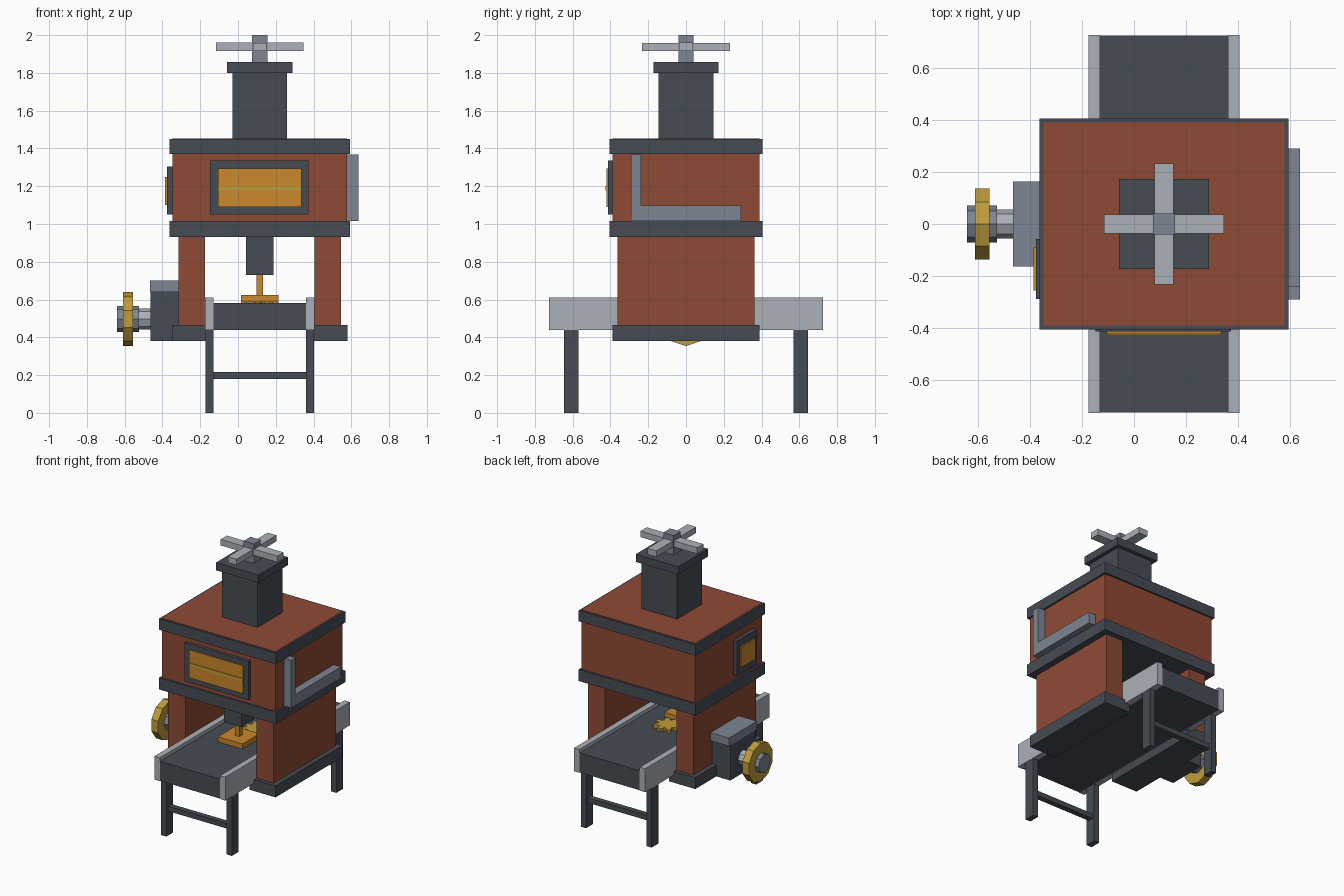
import bpy, math

cube = bpy.data.objects.get("Cube")
if cube:
    bpy.data.objects.remove(cube, do_unlink=True)


def material(name, hex_code):
    srgb = [int(hex_code[i:i + 2], 16) / 255 for i in (0, 2, 4)]
    col = [c / 12.92 if c <= 0.04045 else ((c + 0.055) / 1.055) ** 2.4 for c in srgb] + [1]
    m = bpy.data.materials.new(name)
    m.use_nodes = True
    m.diffuse_color = col
    m.node_tree.nodes["Principled BSDF"].inputs["Base Color"].default_value = col
    return m


RUST = material("rust brick", "8F4A35")
DARK = material("dark iron", "464B54")
STEEL = material("blue steel", "7E8694")
SILVER = material("pale silver", "ABB0B9")
ORANGE = material("glowing orange", "CB882D")
GOLD = material("brass gold", "C09C3A")


def finish(name, verts, faces, mat):
    me = bpy.data.meshes.new(name)
    me.from_pydata(verts, [], faces)
    me.materials.append(mat)
    ob = bpy.data.objects.new(name, me)
    bpy.context.collection.objects.link(ob)
    return ob


def box(name, x, y, z, mat):
    """Box from (low, high) ranges on each axis."""
    verts = [(a, b, c) for a in x for b in y for c in z]
    faces = [(0, 1, 3, 2), (4, 6, 7, 5), (0, 4, 5, 1),
             (2, 3, 7, 6), (0, 2, 6, 4), (1, 5, 7, 3)]
    return finish(name, verts, faces, mat)


def prism(name, radii, low, high, mat, place):
    """Prism over a ring of radii; place maps (u, v, along) to x, y, z."""
    n = len(radii)
    ring = [(r * math.sin(2 * math.pi * i / n), r * math.cos(2 * math.pi * i / n))
            for i, r in enumerate(radii)]
    verts = [place(u, v, t) for t in (low, high) for u, v in ring]
    faces = [tuple(range(n))[::-1], tuple(range(n, 2 * n))]
    faces += [(i, (i + 1) % n, n + (i + 1) % n, n + i) for i in range(n)]
    return finish(name, verts, faces, mat)


def around(centre, half):
    return (centre - half, centre + half)


CX = 0.115  # centre line of the furnace

# Furnace body and its two iron bands
box("furnace_body", around(CX, 0.463), around(0, 0.39), (0.932, 1.453), RUST)
for name, z in (("lower_band", (0.93, 1.015)), ("upper_band", (1.37, 1.45))):
    box(name, around(CX, 0.477), around(0, 0.404), z, DARK)

# Side columns on plinths
for side, s in (("right", -1), ("left", 1)):
    box(side + "_column", around(CX + s * 0.36, 0.07), around(0, 0.363), (0.46, 0.94), RUST)
    box(side + "_plinth", around(CX + s * 0.357, 0.107), around(0, 0.39), (0.38, 0.465), DARK)

# Chimney with cap and cross-shaped valve
box("chimney", around(CX, 0.145), around(0, 0.145), (1.45, 1.80), DARK)
box("chimney_cap", around(CX, 0.173), around(0, 0.173), (1.80, 1.857), DARK)
box("valve_post", around(CX, 0.042), around(0, 0.04), (1.857, 2.0), STEEL)
box("valve_bar_across", around(CX, 0.231), around(0, 0.036), (1.915, 1.96), SILVER)
box("valve_bar_along", around(CX, 0.036), around(0, 0.232), (1.915, 1.959), SILVER)

# Front furnace window
box("front_window_frame", around(0.113, 0.26), (-0.412, -0.38), (1.05, 1.335), DARK)
box("front_window_glow", around(0.115, 0.22), (-0.42, -0.40), (1.09, 1.295), ORANGE)
box("front_window_bar", around(0.115, 0.218), (-0.426, -0.41), (1.178, 1.202), GOLD)

# Small window on the right side
box("side_window_frame", (-0.376, -0.34), (-0.287, -0.057), (1.05, 1.305), DARK)
box("side_window_glow", (-0.386, -0.36), (-0.255, -0.09), (1.1, 1.25), ORANGE)

# Elbow pipe on the left side
box("pipe_riser", (0.57, 0.637), (-0.29, -0.238), (1.015, 1.367), STEEL)
box("pipe_run", (0.57, 0.637), (-0.24, 0.29), (1.015, 1.098), STEEL)

# Press hanging over the belt
PY = -0.155
box("press_cylinder", around(CX, 0.072), around(PY, 0.072), (0.73, 0.94), DARK)
box("press_rod", around(CX, 0.018), around(PY, 0.018), (0.62, 0.735), ORANGE)
box("press_plate", around(CX, 0.1), around(PY, 0.1), (0.587, 0.625), ORANGE)

# Conveyor belt, rails and leg frames
box("belt", around(CX, 0.247), around(0, 0.723), (0.44, 0.583), DARK)
for side, s in (("right", -1), ("left", 1)):
    box(side + "_rail", around(CX + s * 0.267, 0.022), around(0, 0.725), (0.438, 0.61), SILVER)
for end, e in (("front", -1), ("back", 1)):
    for side, s in (("right", -1), ("left", 1)):
        box(end + "_" + side + "_leg", around(CX + s * 0.267, 0.021),
            around(e * 0.608, 0.039), (0, 0.44), DARK)
    box(end + "_crossbar", around(CX, 0.25), around(e * 0.608, 0.02), (0.18, 0.217), DARK)

# Gear lying on the belt
prism("belt_gear", [0.1, 0.1, 0.066, 0.066] * 8, 0.58, 0.605, GOLD,
      lambda u, v, t: (CX + u, 0.045 + v, t))

# Motor housing with shaft, hub and drive wheel
box("motor_box", (-0.463, -0.31), around(0, 0.145), (0.38, 0.64), DARK)
box("motor_cap", (-0.465, -0.31), around(0, 0.163), (0.64, 0.70), STEEL)


def sideways(u, v, t):
    return (t, u, 0.497 + v)


prism("drive_shaft", [0.055] * 8, -0.53, -0.46, SILVER, sideways)
prism("wheel_hub", [0.07] * 8, -0.64, -0.525, STEEL, sideways)
prism("drive_wheel", [0.143] * 10, -0.61, -0.555, GOLD, sideways)
